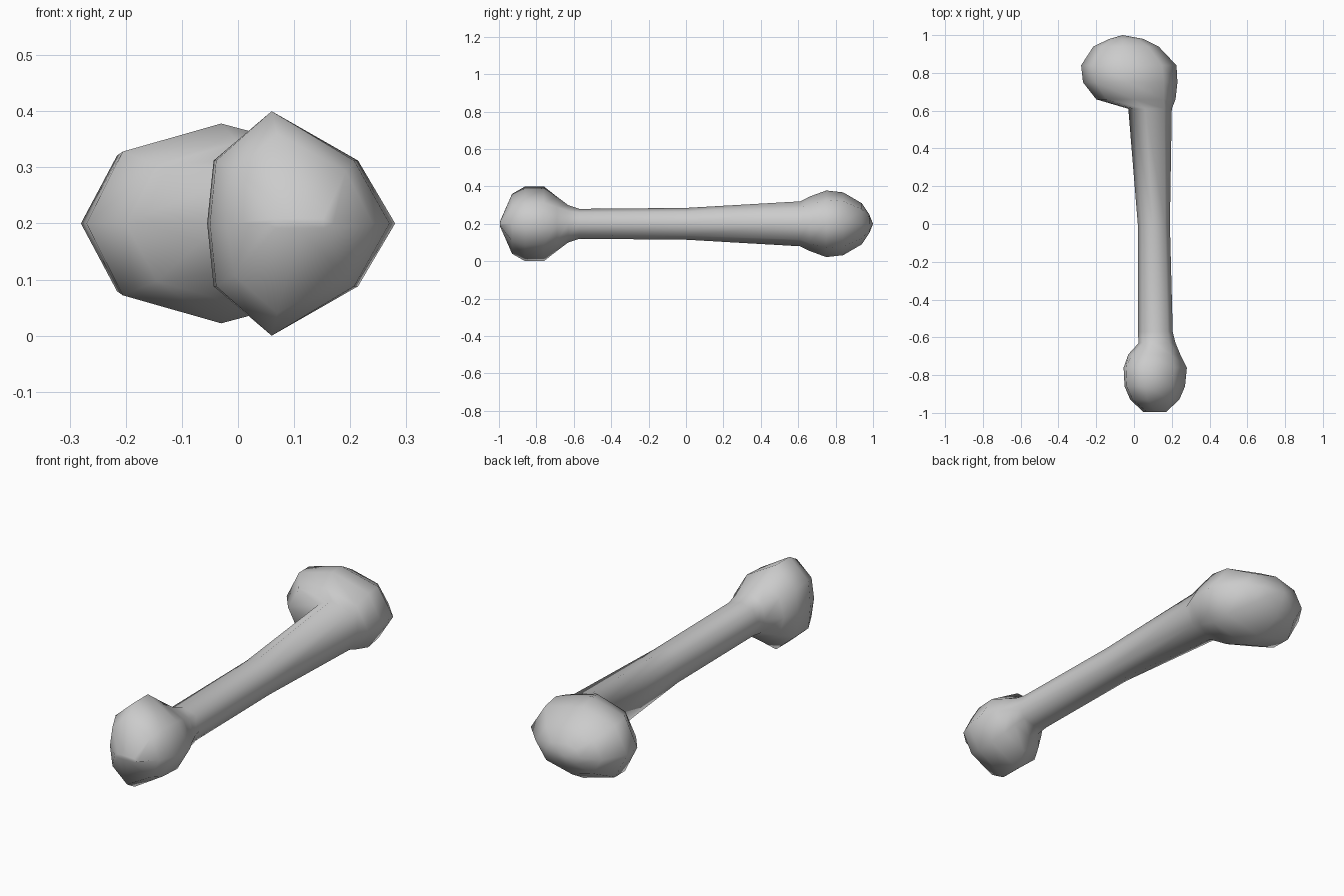
import bpy
import bmesh
from math import sin, cos, pi

MID_Z = 0.2
SIDES = 8

# Cross-sections along the bone:
# y, left x, ridge x, right x, half height, shoulder height, left and right shoulder width
SECTIONS = [
    # small knuckle end
    (-0.995, 0.05, 0.11, 0.17, 0.012, 0.70, 0.70, 0.70),
    (-0.93, -0.02, 0.07, 0.24, 0.16, 0.58, 0.85, 0.72),
    (-0.86, -0.05, 0.06, 0.27, 0.20, 0.56, 0.90, 0.70),
    (-0.76, -0.055, 0.06, 0.28, 0.20, 0.56, 0.90, 0.70),
    (-0.69, -0.03, 0.08, 0.245, 0.145, 0.62, 0.80, 0.70),
    (-0.63, 0.025, 0.10, 0.22, 0.10, 0.68, 0.72, 0.72),
    # shaft
    (-0.57, 0.02, 0.11, 0.205, 0.08, 0.75, 0.70, 0.72),
    (0.0, 0.02, 0.10, 0.19, 0.085, 0.75, 0.70, 0.72),
    (0.61, -0.03, 0.06, 0.20, 0.12, 0.70, 0.72, 0.72),
    # large sideways knuckle
    (0.66, -0.20, 0.00, 0.22, 0.145, 0.71, 0.72, 0.72),
    (0.75, -0.27, -0.03, 0.23, 0.178, 0.72, 0.73, 0.72),
    (0.84, -0.28, -0.05, 0.225, 0.168, 0.72, 0.72, 0.72),
    (0.94, -0.215, -0.06, 0.13, 0.11, 0.71, 0.71, 0.71),
    (0.98, -0.13, -0.06, 0.05, 0.05, 0.71, 0.71, 0.71),
]
END_TIP = (-0.06, 1.0, MID_Z)


def section_ring(bm, y, left, ridge, right, height, shoulder, lw, rw):
    ring = []
    for i in range(SIDES):
        c, s = cos(2 * pi * i / SIDES), sin(2 * pi * i / SIDES)
        if i % 2:
            c = rw if c > 0 else -lw
            s = shoulder if s > 0 else -shoulder
        x = ridge + c * ((right - ridge) if c > 0 else (ridge - left))
        ring.append(bm.verts.new((x, y, MID_Z + s * height)))
    return ring


# Loft the bone through its sections and close both ends
bm = bmesh.new()
rings = [section_ring(bm, *s) for s in SECTIONS]
for a, b in zip(rings, rings[1:]):
    for i in range(SIDES):
        j = (i + 1) % SIDES
        bm.faces.new((a[i], a[j], b[j], b[i]))
bm.faces.new(rings[0])
tip = bm.verts.new(END_TIP)
for i in range(SIDES):
    bm.faces.new((rings[-1][i], rings[-1][(i + 1) % SIDES], tip))
bmesh.ops.recalc_face_normals(bm, faces=bm.faces)

mesh = bpy.data.meshes.new("bone")
bm.to_mesh(mesh)
bm.free()
bone = bpy.data.objects.new("bone", mesh)
bpy.context.collection.objects.link(bone)

# Smooth shading over the faceted form
for p in mesh.polygons:
    p.use_smooth = True
